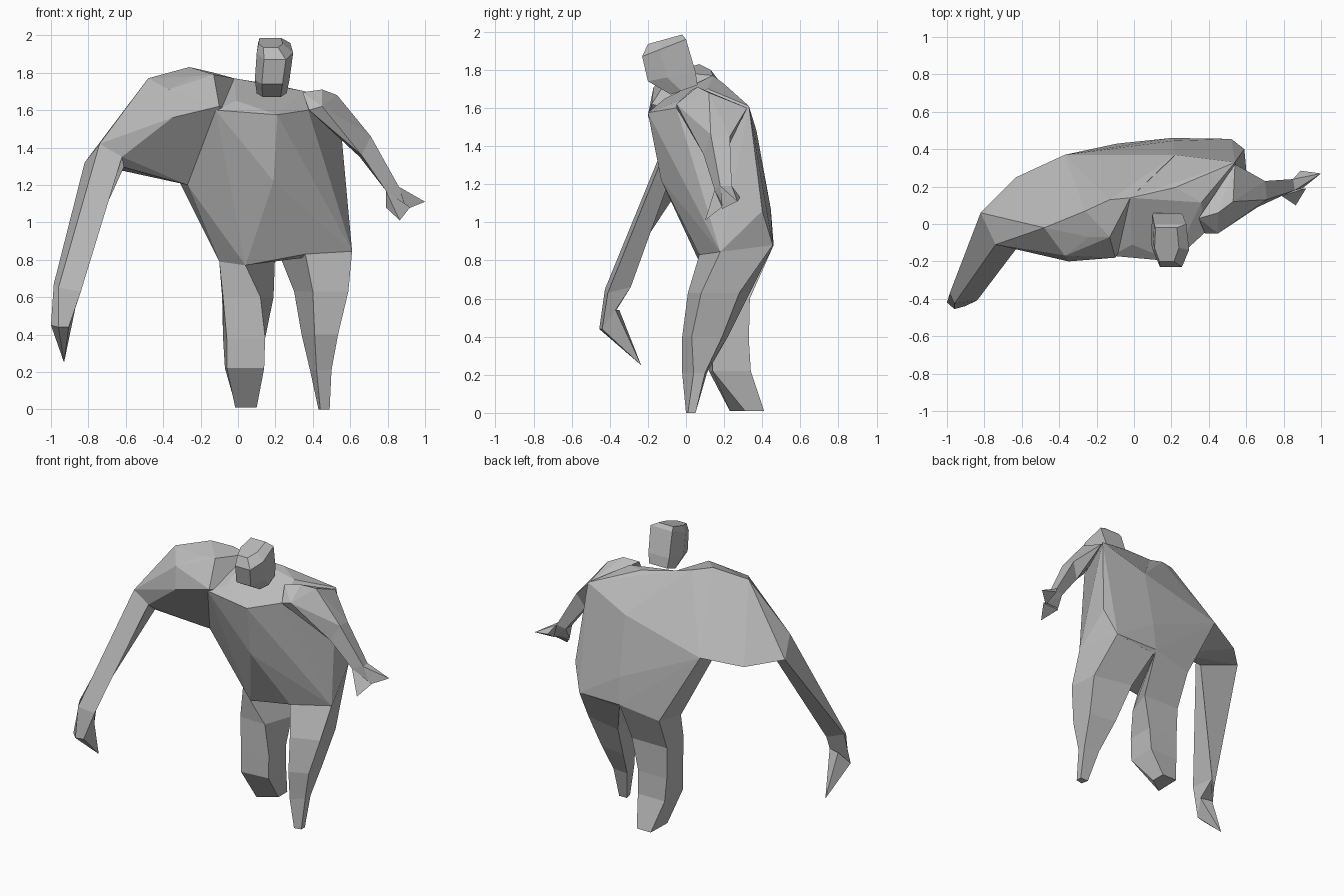
import bpy
import bmesh

default_cube = bpy.data.objects.get("Cube")
if default_cube:
    bpy.data.objects.remove(default_cube, do_unlink=True)

# One stone-grey colour for the whole figure
GREY = (0.5, 0.5, 0.5, 1.0)
stone = bpy.data.materials.new("stone grey")
stone.use_nodes = True
stone.diffuse_color = GREY
stone.node_tree.nodes["Principled BSDF"].inputs["Base Color"].default_value = GREY

# Head cross-section, as fractions of a box, running anticlockwise from the front
HEAD_OUTLINE = [(.2, 0), (.8, 0), (1, .4), (.92, 1), (.04, 1), (0, .4)]


def finish(name, bm):
    """Turn a bmesh into a flat-shaded object."""
    bmesh.ops.recalc_face_normals(bm, faces=bm.faces)
    mesh = bpy.data.meshes.new(name)
    bm.to_mesh(mesh)
    bm.free()
    mesh.materials.append(stone)
    part = bpy.data.objects.new(name, mesh)
    bpy.context.collection.objects.link(part)
    return part


def hull(name, corners):
    """Faceted solid wrapped around its corner points."""
    bm = bmesh.new()
    for corner in corners:
        bm.verts.new(corner)
    result = bmesh.ops.convex_hull(bm, input=bm.verts)
    spare = {v for v in result["geom_interior"] + result["geom_unused"]
             if isinstance(v, bmesh.types.BMVert)}
    bmesh.ops.delete(bm, geom=list(spare), context="VERTS")
    bmesh.ops.dissolve_limit(bm, angle_limit=0.03, verts=bm.verts, edges=bm.edges)
    return finish(name, bm)


def loft(name, rings):
    """Skin a list of equally long point rings and cap both ends."""
    bm = bmesh.new()
    loops = [[bm.verts.new(p) for p in ring] for ring in rings]
    for low, high in zip(loops, loops[1:]):
        for i in range(len(low)):
            j = (i + 1) % len(low)
            bm.faces.new((low[i], low[j], high[j], high[i]))
    bm.faces.new(loops[0])
    bm.faces.new(loops[-1])
    return finish(name, bm)


def head_ring(left, right, front, back, height, lean):
    """Head section filling a box; lean lifts its front edge."""
    return [(left + u * (right - left), front + v * (back - front),
             height + lean * (1 - v)) for u, v in HEAD_OUTLINE]


def level(height, *corners):
    """Level ring through (x, y) corners."""
    return [(x, y, height) for x, y in corners]


# Hip corners, shared by the torso and both legs
crotch_back = (.2, .46, .88)
right_hip = [(-.1, .2, .79), (.04, .08, .77), crotch_back, (-.09, .43, .83)]
left_hip = [(.36, .07, .83), (.61, .18, .845), (.52, .455, .88), crotch_back]

# Torso: collar, chest, belly and hips
neck_right, neck_back = (-.02, .14, 1.77), (.22, .195, 1.73)
collar = [neck_right, neck_back, (.36, .115, 1.7), (-.01, -.11, 1.65)]
chest = [(-.12, -.17, 1.6), (.21, -.2, 1.575), (.375, -.05, 1.6), (.54, .33, 1.61)]
spine = (.22, .37, 1.48)
belly = [(-.27, .07, 1.2), (.19, -.13, 1.22), (.47, .09, 1.41), (.23, .07, .81),
         (.59, .4, 1.06), (.21, .445, 1.07), (-.37, .37, 1.33)]
hull("torso", collar + chest + belly + [spine] + right_hip + left_hip)

# Huge right shoulder, running into the back and down to the elbow
elbow = [(-.82, .06, 1.32), (-.74, -.11, 1.42), (-.62, -.12, 1.35), (-.61, -.06, 1.295)]
shoulder_top = [(-.48, -.02, 1.77), (-.26, .07, 1.83), (-.13, .13, 1.8),
                (-.13, -.07, 1.79), (-.24, -.07, 1.78)]
shoulder_front = [(-.37, -.17, 1.71), (-.35, -.2, 1.56), (-.1, -.18, 1.62)]
under_arm = [(-.27, .07, 1.2), (-.37, .37, 1.33), (-.63, .25, 1.29)]
hull("right_upper_arm", elbow + shoulder_top + shoulder_front + under_arm
     + [neck_right, spine])

# Right forearm and pointed hand
wrist = [(-.985, -.37, .67), (-.96, -.425, .65), (-.84, -.41, .63), (-.9, -.29, .66)]
knuckles = [(-1, -.42, .45), (-.96, -.455, .44), (-.905, -.44, .44), (-.87, -.37, .54)]
loft("right_forearm", [elbow, wrist, knuckles])
hull("right_hand", knuckles + [(-.95, -.35, .54), (-.93, -.235, .25)])

# Short left arm, tapering to the wrist
left_shoulder = [(.345, .03, 1.695), (.38, -.05, 1.6), (.45, -.05, 1.62),
                 (.45, .06, 1.71), (.53, .12, 1.68), (.54, .32, 1.6),
                 (.5, .08, 1.5)]
left_elbow = [(.71, .13, 1.46), (.66, .09, 1.36), (.65, .2, 1.35), (.7, .23, 1.45)]
left_wrist = [(.86, .18, 1.19), (.79, .15, 1.17), (.79, .22, 1.17), (.85, .24, 1.19)]
hull("left_upper_arm", left_shoulder + left_elbow)
loft("left_forearm", [left_elbow, left_wrist])

# Left hand: two flared points
hull("left_palm", left_wrist + [(.79, .18, 1.09), (.9, .2, 1.08)])
hull("left_thumb", [left_wrist[1], (.79, .18, 1.08), (.865, .1, 1.01), (.92, .19, 1.08)])
hull("left_fingers", [left_wrist[0], left_wrist[3], (.89, .285, 1.13),
                      (1, .27, 1.11), (.9, .19, 1.07)])

# Head: a box thrust forward and tipped down, with a small crown
loft("head", [
    head_ring(.1, .26, -.08, .06, 1.72, -.05),
    head_ring(.09, .275, -.2, .05, 1.79, -.05),
    head_ring(.1, .295, -.23, 0, 1.96, -.09),
    head_ring(.11, .24, -.2, -.02, 1.985, -.05),
])

# Legs: four-sided, tapering from narrow feet up to the hips
loft("right_leg", [
    level(.01, (-.015, .23), (.1, .31), (.1, .41), (-.01, .41)),
    level(.22, (-.06, .12), (.14, .14), (.14, .34), (-.07, .34)),
    level(.38, (-.06, .12), (.145, .14), (.145, .33), (-.08, .33)),
    level(.6, (-.08, .14), (.12, .13), (.19, .335), (-.085, .335)),
    right_hip,
])
loft("left_leg", [
    level(0, (.44, 0), (.49, .01), (.49, .05), (.43, .05)),
    level(.21, (.42, -.02), (.5, .04), (.5, .1), (.385, .11)),
    level(.4, (.41, -.02), (.535, .03), (.53, .19), (.34, .22)),
    level(.63, (.4, .01), (.59, .08), (.57, .28), (.3, .335)),
    left_hip,
])
